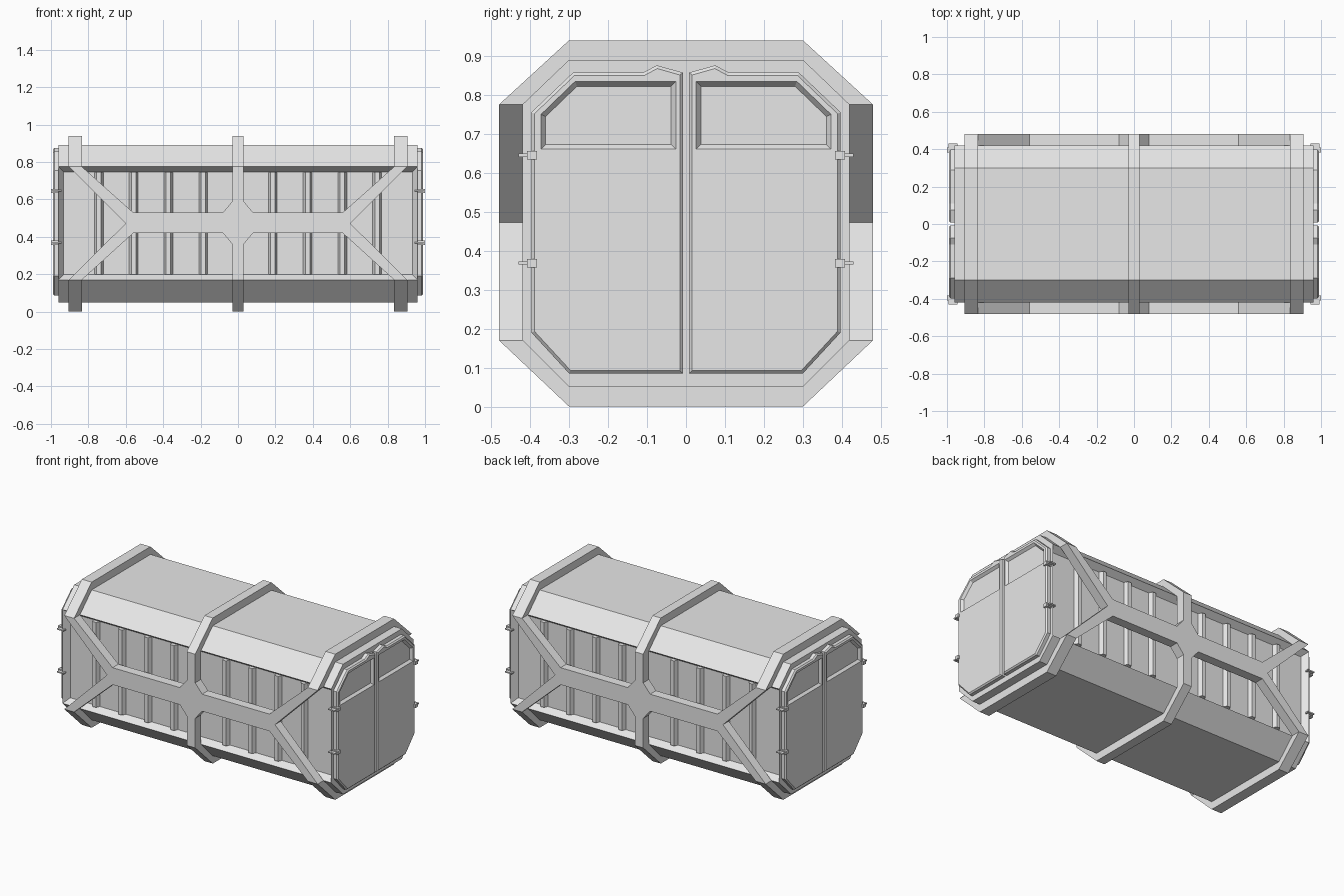
import bpy, bmesh
from mathutils import Vector

default = bpy.data.objects.get("Cube")
if default:
    bpy.data.objects.remove(default, do_unlink=True)

GREY = (0.8, 0.8, 0.8, 1.0)
mat = bpy.data.materials.new("light_grey_metal")
mat.use_nodes = True
mat.diffuse_color = GREY
mat.node_tree.nodes["Principled BSDF"].inputs["Base Color"].default_value = GREY


def finish(name, bm):
    mesh = bpy.data.meshes.new(name)
    bm.to_mesh(mesh)
    bm.free()
    mesh.materials.append(mat)
    obj = bpy.data.objects.new(name, mesh)
    bpy.context.scene.collection.objects.link(obj)
    return obj


def prism(name, profile, axis, start, end, inset=None):
    """Extrude a profile along x, y or z; optionally inset the end face by (width, depth)."""
    bm = bmesh.new()

    def place(p, d):
        co = list(p)
        co.insert("xyz".index(axis), d)
        return bm.verts.new(co)

    a = [place(p, start) for p in profile]
    b = [place(p, end) for p in profile]
    n = len(profile)
    bm.faces.new(a)
    cap = bm.faces.new(b)
    for i in range(n):
        j = (i + 1) % n
        bm.faces.new((a[i], a[j], b[j], b[i]))
    bmesh.ops.recalc_face_normals(bm, faces=bm.faces)
    if inset:
        bmesh.ops.inset_individual(bm, faces=[cap], thickness=inset[0], depth=inset[1],
                                   use_even_offset=True)
    return finish(name, bm)


def box(name, low, high):
    (x0, y0, z0), (x1, y1, z1) = low, high
    return prism(name, [(x0, y0), (x1, y0), (x1, y1), (x0, y1)], "z", z0, z1)


def mirrored(half):
    return half + [(-y, z) for y, z in reversed(half)]


# Octagonal hull with a recessed panel on each long side
inner_top = [(0.42, 0.775), (0.30, 0.89)]
inner_low = [(0.42, 0.17), (0.30, 0.05)]
outer_top = [(0.48, 0.775), (0.30, 0.94)]
outer_low = [(0.48, 0.17), (0.30, 0.0)]
octagon = mirrored(inner_low[::-1] + inner_top)
hull = prism("hull", octagon, "x", -0.96, 0.96)
bm = bmesh.new()
bm.from_mesh(hull.data)
bm.normal_update()
sides = [f for f in bm.faces if abs(f.normal.y) > 0.99]
bmesh.ops.inset_individual(bm, faces=sides, thickness=0.028, depth=-0.04, use_even_offset=True)
bm.to_mesh(hull.data)
bm.free()

# Middle hoop: one band around the whole hull
for s in (1, -1):
    post = [(s * y, z) for y, z in ((0.42, 0.17), (0.48, 0.17), (0.48, 0.775), (0.42, 0.775))]
    prism("middle_post", post, "x", -0.03, 0.03)

# Roof and floor bands of all three hoops
for centre, half in ((-0.87, 0.035), (0, 0.03), (0.87, 0.035)):
    for name, outer, inner in (("roof_band", outer_top, inner_top),
                               ("floor_band", outer_low, inner_low)):
        arch = mirrored(outer) + mirrored(inner)[::-1]
        prism(name, arch, "x", centre - half, centre + half)

# Forked side braces and vertical panel ribs
brace_top = [(0.03, 0.59), (0.08, 0.53), (0.56, 0.53), (0.835, 0.775), (0.905, 0.775)]
brace_low = [(0.905, 0.17), (0.835, 0.17), (0.56, 0.42), (0.08, 0.42), (0.03, 0.36)]
brace = brace_top + [(0.6, 0.472)] + brace_low
for side in (1, -1):
    for end in (1, -1):
        prism("side_brace", [(end * x, z) for x, z in brace], "y", side * 0.42, side * 0.48)
        for i in range(1, 5):
            x = end * 0.186 * i
            rib = [(x - 0.026, side * 0.375), (x - 0.012, side * 0.405),
                   (x + 0.012, side * 0.405), (x + 0.026, side * 0.375)]
            prism("panel_rib", rib, "z", 0.198, 0.747)

# Double doors with sunken upper panels, and hinges, at both ends
leaf = [(0.008, 0.085), (0.30, 0.085), (0.397, 0.19), (0.397, 0.755), (0.29, 0.857),
        (0.11, 0.857), (0.075, 0.876), (0.008, 0.857)]
window = [(0.025, 0.66), (0.373, 0.66), (0.373, 0.75), (0.285, 0.835), (0.025, 0.835)]
for end in (1, -1):
    for side in (1, -1):
        door = prism("door_leaf", [(side * y, z) for y, z in leaf], "x",
                     end * 0.955, end * 0.982, (0.008, 0.008))
        cutter = prism("window_cutter", [(side * y, z) for y, z in window], "x",
                       end * 1.01, end * 0.991, (0.013, 0.017))
        cutter.hide_render = True
        cut = door.modifiers.new("window", "BOOLEAN")
        cut.operation = "DIFFERENCE"
        cut.solver = "EXACT"
        cut.object = cutter
        bpy.context.view_layer.objects.active = door
        bpy.ops.object.modifier_apply(modifier=cut.name)
        bpy.data.objects.remove(cutter, do_unlink=True)

        for z in (0.368, 0.645):
            box("hinge_knuckle", (end * 0.958, side * 0.382, z - 0.011),
                (end * 1.0, side * 0.408, z + 0.011))
            box("hinge_pin", (end * 0.945, side * 0.405, z - 0.004),
                (end * 0.992, side * 0.43, z + 0.004))
